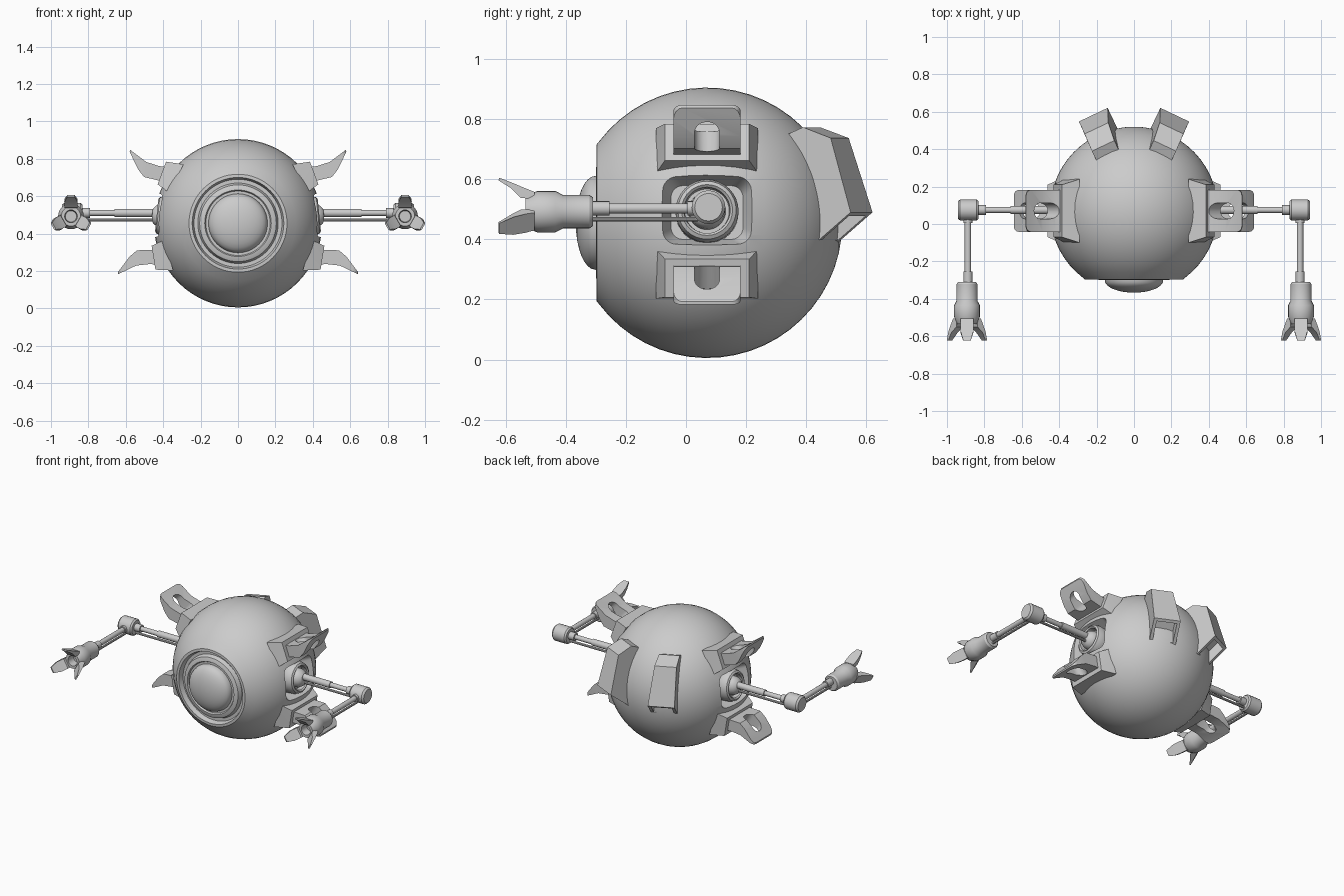
import bpy, bmesh
from math import radians, sin, cos, pi
from mathutils import Matrix, Vector

if "Cube" in bpy.data.objects:
    bpy.data.objects.remove(bpy.data.objects["Cube"])

T, R = Matrix.Translation, Matrix.Rotation
CENTRE = T((0, 0.07, 0.455))
SIDE = CENTRE @ R(radians(-5.6), 4, 'Y')      # side frame: local x points out through the shoulder
TO_X = R(radians(90), 4, 'Y')
TO_FRONT = R(radians(90), 4, 'X')


def finish(name, bm, matrix, mirror=True):
    bmesh.ops.remove_doubles(bm, verts=bm.verts, dist=1e-5)
    bmesh.ops.transform(bm, matrix=matrix, verts=bm.verts)
    bmesh.ops.recalc_face_normals(bm, faces=bm.faces)
    me = bpy.data.meshes.new(name)
    bm.to_mesh(me)
    bm.free()
    ob = bpy.data.objects.new(name, me)
    bpy.context.collection.objects.link(ob)
    if mirror:
        ob.modifiers.new("mirror", 'MIRROR').use_mirror_merge = False
    return ob


def lathe(name, profile, matrix, n=24, mirror=True):
    """Revolve (radius, height) points about local z."""
    bm = bmesh.new()
    rings = [[bm.verts.new((r * cos(2 * pi * i / n), r * sin(2 * pi * i / n), h)) for i in range(n)]
             for r, h in profile]
    for a, b in zip(rings, rings[1:]):
        for i in range(n):
            j = (i + 1) % n
            bm.faces.new((a[i], a[j], b[j], b[i]))
    return finish(name, bm, matrix, mirror)


def rod(name, radius, h0, h1, matrix, n=16):
    return lathe(name, [(0, h0), (radius, h0), (radius, h1), (0, h1)], matrix, n)


def prism(profile, half):
    """Extrude an (x, z) outline along y by half each way (half may vary per point)."""
    bm = bmesh.new()
    hs = half if isinstance(half, list) else [half] * len(profile)
    a = [bm.verts.new((x, -h, z)) for (x, z), h in zip(profile, hs)]
    b = [bm.verts.new((x, h, z)) for (x, z), h in zip(profile, hs)]
    bm.faces.new(a)
    bm.faces.new(b[::-1])
    sides = []
    for i in range(len(a)):
        j = (i + 1) % len(a)
        sides.append(bm.faces.new((a[i], b[i], b[j], a[j])))
    return bm, a, b, sides


def hull(name, points, matrix, mirror=True):
    bm = bmesh.new()
    for p in points:
        bm.verts.new(p)
    bmesh.ops.convex_hull(bm, input=bm.verts)
    bmesh.ops.dissolve_limit(bm, angle_limit=0.01, verts=bm.verts, edges=bm.edges)
    return finish(name, bm, matrix, mirror)


def rounded_rect(u, hy, hv, r):
    pts = []
    for k in range(4):
        sy, sv = (1, -1, -1, 1)[k], (1, 1, -1, -1)[k]
        for i in range(7):
            a = i * pi / 12
            pts.append(Vector((u, sy * (hy - r + r * cos(a)), sv * (hv - r + r * sin(a)))))
    return pts


def cut(ob, cutter):
    """Bake a boolean difference and drop the cutter."""
    mod = ob.modifiers.new("cut", 'BOOLEAN')
    mod.object, mod.operation, mod.solver = cutter, 'DIFFERENCE', 'EXACT'
    dg = bpy.context.evaluated_depsgraph_get()
    me = bpy.data.meshes.new_from_object(ob.evaluated_get(dg))
    ob.modifiers.clear()
    ob.data = me
    bpy.data.objects.remove(cutter)


# body: sphere with flat front rim, groove and lens dome
prof = [(0.45 * sin(t), 0.45 * cos(t)) for t in (radians(180 - i * 143.1 / 22) for i in range(23))]
prof += [(0.262, 0.367), (0.245, 0.368), (0.235, 0.335), (0.215, 0.335), (0.205, 0.362),
         (0.19, 0.368), (0.178, 0.37), (0.172, 0.36), (0.158, 0.36)]
prof += [(0.156 * cos(i * pi / 16), 0.372 + 0.065 * sin(i * pi / 16)) for i in range(9)]
body = lathe("body", prof, CENTRE @ TO_FRONT, 64, False)

# shoulder pits
for s in (1, -1):
    pts = rounded_rect(0.35, 0.12, 0.09, 0.04) + rounded_rect(0.47, 0.168, 0.128, 0.045)
    cut(body, hull("pit_cutter", pts, Matrix.Scale(s, 4, (1, 0, 0)) @ SIDE, False))

# shoulder joint
lathe("shoulder_joint", [(0, 0.33), (0.09, 0.33), (0.105, 0.36), (0.105, 0.405), (0.097, 0.43), (0.085, 0.437),
                         (0.077, 0.43), (0.074, 0.4), (0.062, 0.4), (0.06, 0.425), (0.05, 0.447),
                         (0.032, 0.46), (0, 0.463)], SIDE @ TO_X, 32)

# bracket plates and slotted fins above and below each shoulder
FIN = [(0.40, 0.262), (0.448, 0.263), (0.519, 0.278), (0.612, 0.334), (0.614, 0.324), (0.56, 0.235),
       (0.524, 0.197), (0.40, 0.18)]
for tag, s in (("upper", 1), ("lower", -1)):
    m = SIDE @ Matrix.Scale(s, 4, (0, 0, 1))
    hull(tag + "_plate",
         [(u, y, v) for u, v in ((0.385, 0.128), (0.32, 0.285)) for y in (-0.17, 0.17)] +
         [(u, y, v) for u, v in ((0.448, 0.165), (0.415, 0.29)) for y in (-0.14, 0.14)], m)
    bm, a, b, sides = prism(FIN, 0.112)
    tips = [e for e in bm.edges if set(e.verts) in ({a[3], a[4]}, {b[3], b[4]})]
    bmesh.ops.bevel(bm, geom=tips, offset=0.03, segments=4, profile=0.5, affect='EDGES')
    fin = finish(tag + "_fin", bm, m, False)
    aim = m @ T((0.52, 0, 0.255)) @ R(radians(52), 4, 'Y')
    slot = rounded_rect(-0.2, 0.042, 0.068, 0.04) + rounded_rect(0.2, 0.042, 0.068, 0.04)
    cut(fin, hull("slot_cutter", slot, aim, False))
    fin.modifiers.new("mirror", 'MIRROR').use_mirror_merge = False

# rear thrusters with an open lower end
THR = [(0.28, 0.73), (0.385, 0.773), (0.485, 0.737), (0.558, 0.49), (0.425, 0.385), (0.34, 0.43)]
bm, a, b, sides = prism([(d, z - 0.455) for d, z in THR], [0.066, 0.066, 0.07, 0.085, 0.085, 0.07])
for i, shift in enumerate((0, 0, 0.008, 0.024, 0.024, 0.01)):
    for v in (a[i], b[i]):
        v.co.y += shift
mouth = sides[3]
mouth.normal_update()
bmesh.ops.inset_region(bm, faces=[mouth], thickness=0.028)
inner = bmesh.ops.extrude_face_region(bm, geom=[mouth])["geom"]
bmesh.ops.delete(bm, geom=[mouth], context='FACES_ONLY')
bmesh.ops.translate(bm, vec=(-0.03, 0, 0.06), verts=[v for v in inner if isinstance(v, bmesh.types.BMVert)])
finish("thruster", bm, CENTRE @ R(radians(64.6), 4, 'Z'))

# upper arm
arm = T((0, 0.075, 0.51)) @ TO_X
rod("upper_arm", 0.016, 0.44, 0.85, arm)
rod("upper_arm_sleeve", 0.022, 0.43, 0.66, arm)
rod("upper_arm_collar", 0.026, 0.79, 0.85, arm)
rod("upper_arm_strut", 0.008, 0.40, 0.86, T((0, 0.075, 0.472)) @ TO_X, 10)

# elbow
lathe("elbow", [(0, 0.832), (0.048, 0.832), (0.056, 0.842), (0.056, 0.93), (0.046, 0.942), (0, 0.942)],
      T((0, 0.075, 0.507)) @ TO_X, 20)

# forearm (heights run toward the front)
fore = T((0.888, 0, 0.503)) @ TO_FRONT
rod("forearm", 0.017, -0.05, 0.30, fore)
rod("forearm_elbow_collar", 0.024, -0.04, -0.005, fore)
rod("forearm_wrist_collar", 0.024, 0.255, 0.32, fore)
rod("forearm_strut", 0.008, -0.04, 0.32, T((0.888, 0, 0.467)) @ TO_FRONT, 10)

# hand with hollow muzzle
HAND = T((0.893, 0, 0.492))
lathe("hand", [(0, 0.31), (0.048, 0.31), (0.056, 0.322), (0.056, 0.41), (0.069, 0.435), (0.069, 0.495),
               (0.052, 0.535), (0.034, 0.535), (0.03, 0.48), (0, 0.48)], HAND @ TO_FRONT)

# three claws round each hand
CLAW = [(0.042, -0.505), (0.066, -0.505), (0.078, -0.535), (0.095, -0.575), (0.113, -0.622), (0.104, -0.624),
        (0.078, -0.582), (0.046, -0.55)]
for k in range(3):
    bm, *_ = prism([(y, r) for r, y in CLAW], [0.034, 0.034, 0.036, 0.034, 0.02, 0.02, 0.034, 0.034])
    # outline runs along y, so turn it from x to y, then spin round the hand axis
    finish("claw_%d" % (k + 1), bm, HAND @ R(radians(120 * k), 4, 'Y') @ R(radians(90), 4, 'Z'))

# shading
for ob in bpy.context.scene.objects:
    ob.select_set(True)
    bpy.context.view_layer.objects.active = ob
bpy.ops.object.shade_smooth_by_angle(angle=radians(30))
